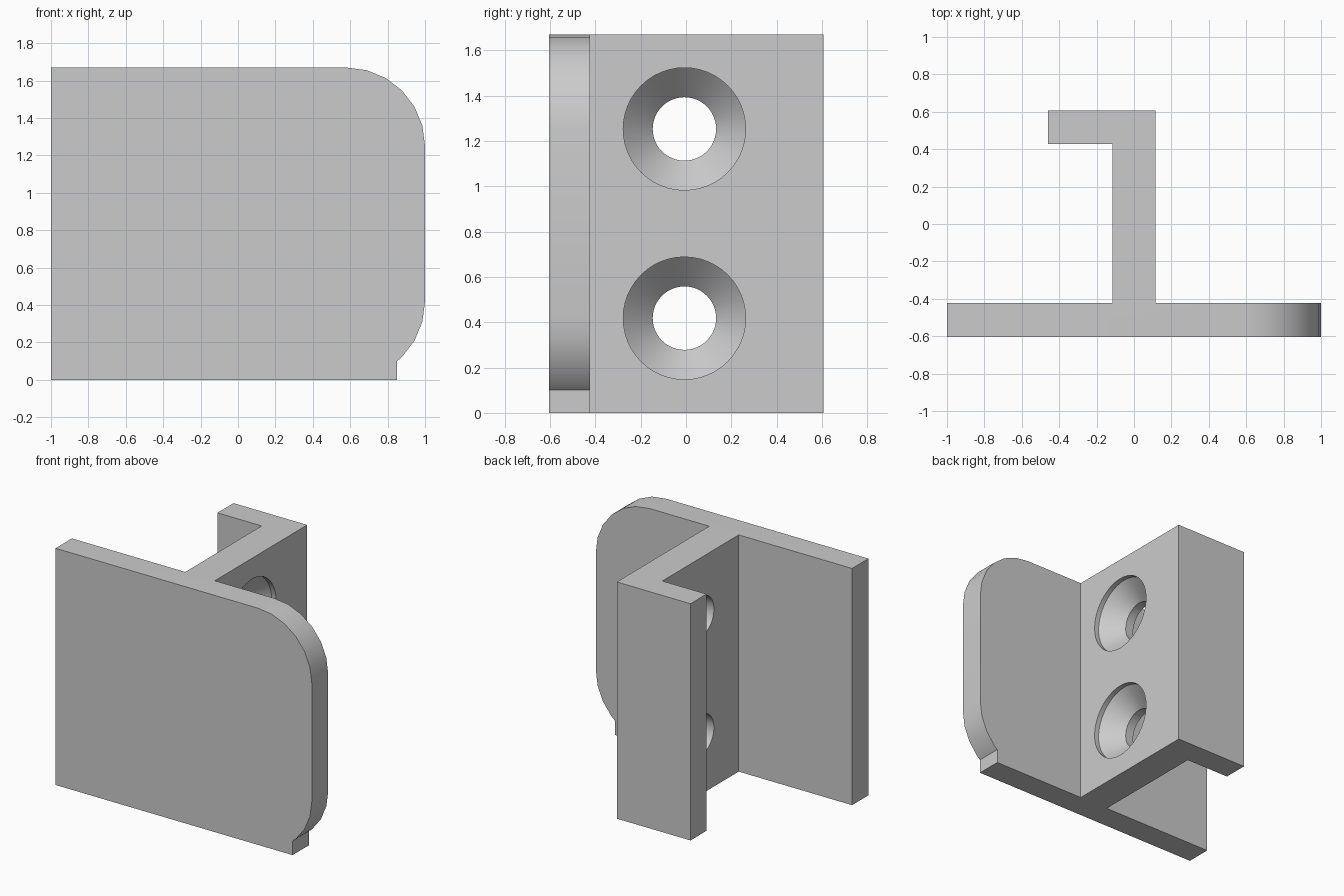
import bpy, bmesh, math
from mathutils import Vector, Matrix

if "Cube" in bpy.data.objects:
    bpy.data.objects.remove(bpy.data.objects["Cube"])

H = 1.67          # overall height
R = 0.42          # corner radius of the front plate


def make_object(name, bm):
    bmesh.ops.recalc_face_normals(bm, faces=bm.faces)
    me = bpy.data.meshes.new(name)
    bm.to_mesh(me)
    bm.free()
    ob = bpy.data.objects.new(name, me)
    bpy.context.collection.objects.link(ob)
    return ob


def prism(name, points, offset):
    bm = bmesh.new()
    face = bm.faces.new([bm.verts.new(p) for p in points])
    ext = bmesh.ops.extrude_face_region(bm, geom=[face])
    moved = [v for v in ext["geom"] if isinstance(v, bmesh.types.BMVert)]
    bmesh.ops.translate(bm, verts=moved, vec=Vector(offset))
    return make_object(name, bm)


def lathe_x(name, profile, y, z, n=48):
    # closed solid turned about an axis along x; profile is (x, radius)
    bm = bmesh.new()
    rings = [[bm.verts.new((x, y + r * math.cos(2 * math.pi * i / n),
                            z + r * math.sin(2 * math.pi * i / n)))
              for i in range(n)] for x, r in profile]
    for a, b in zip(rings, rings[1:]):
        for i in range(n):
            j = (i + 1) % n
            bm.faces.new((a[i], a[j], b[j], b[i]))
    bm.faces.new(rings[0])
    bm.faces.new(rings[-1])
    return make_object(name, bm)


def arc(cz, degrees):
    return [(1 - R + R * math.cos(math.radians(d)), cz + R * math.sin(math.radians(d)))
            for d in degrees]


# body: plate, web and flange in one plan outline
outline = [(-1, -0.605), (1, -0.605), (1, -0.423), (0.115, -0.423),
           (0.115, 0.607), (-0.46, 0.607), (-0.46, 0.428), (-0.115, 0.428),
           (-0.115, -0.423), (-1, -0.423)]
body = prism("mounting_bracket", [(x, y, 0) for x, y in outline], (0, 0, H))

# rounded plate corners; the lower one ends in a small square foot
top = arc(H - R, range(0, 91, 15)) + [(1 - R, 1.9), (1.2, 1.9), (1.2, H - R)]
low = arc(R, (0, -15, -30, -45)) + [(0.85, 0.1), (0.85, -0.2), (1.2, -0.2), (1.2, R)]
cutters = [prism(n, [(x, -0.8, z) for x, z in pts], (0, 0.6, 0))
           for n, pts in (("top_corner_cutter", top), ("low_corner_cutter", low))]

# countersunk screw holes through the web
hole = [(-0.3, 0.14), (-0.05, 0.14), (0.08, 0.27), (0.3, 0.27)]
for z in (0.418, 1.253):
    cutters.append(lathe_x("screw_hole_cutter", hole, -0.007, z))

for c in cutters:
    c.hide_render = True
    mod = body.modifiers.new(c.name, 'BOOLEAN')
    mod.operation = 'DIFFERENCE'
    mod.solver = 'EXACT'
    mod.object = c

# bake the cuts and drop the cutters
dg = bpy.context.evaluated_depsgraph_get()
baked = bpy.data.meshes.new_from_object(body.evaluated_get(dg))
body.modifiers.clear()
body.data = baked
for c in cutters:
    bpy.data.objects.remove(c)

grey = bpy.data.materials.new("light_grey")
grey.diffuse_color = (0.6, 0.6, 0.6, 1)
grey.use_nodes = True
grey.node_tree.nodes["Principled BSDF"].inputs["Base Color"].default_value = grey.diffuse_color
body.data.materials.clear()
body.data.materials.append(grey)

bpy.ops.object.select_all(action='DESELECT')
body.select_set(True)
bpy.context.view_layer.objects.active = body
bpy.ops.object.shade_smooth_by_angle(angle=math.radians(30))
